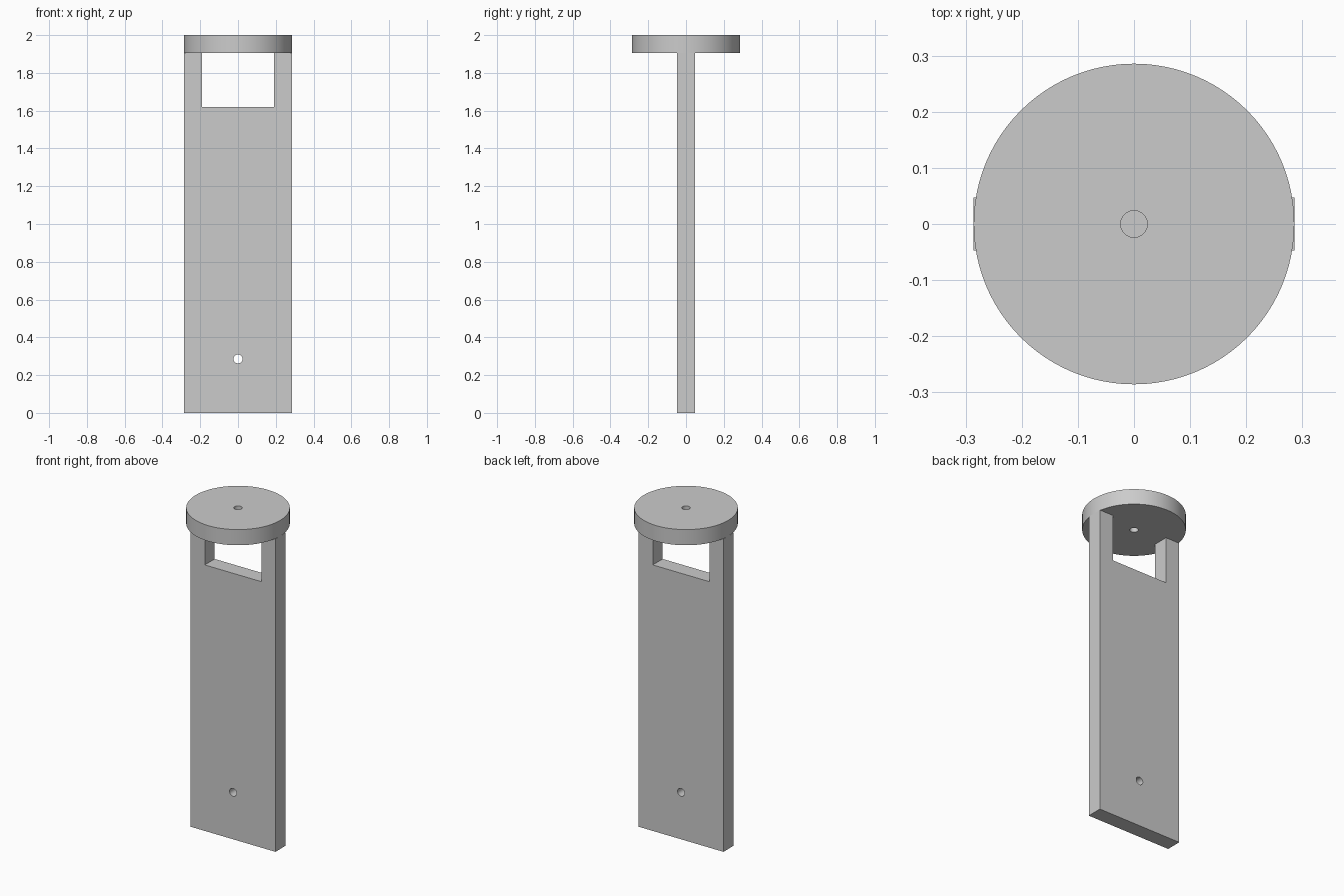
import bpy, bmesh
from math import cos, sin, pi, radians

UNIT = 2 / 21            # sheet thickness; every size is a multiple of it
HALF_WIDTH = 3 * UNIT
LEDGE = 17 * UNIT        # bottom of the window
CAP_BASE = 20 * UNIT
HOLE = UNIT / 4

cube = bpy.data.objects.get("Cube")
if cube:
    bpy.data.objects.remove(cube, do_unlink=True)

grey = bpy.data.materials.new("plain grey")
grey.use_nodes = True
grey.diffuse_color = (0.6, 0.6, 0.6, 1)
grey.node_tree.nodes["Principled BSDF"].inputs["Base Color"].default_value = grey.diffuse_color


def circle(radius, sides, cy=0):
    return [(radius * cos(2 * pi * i / sides), cy + radius * sin(2 * pi * i / sides))
            for i in range(sides)]


def sheet_part(name, outlines, location, rotation=(0, 0, 0)):
    """Cut a part out of a sheet: first outline is the edge, others are holes."""
    curve = bpy.data.curves.new(name, 'CURVE')
    curve.dimensions = '2D'
    curve.fill_mode = 'BOTH'
    curve.extrude = UNIT / 2
    for points in outlines:
        spline = curve.splines.new('POLY')
        spline.points.add(len(points) - 1)
        for p, (x, y) in zip(spline.points, points):
            p.co = (x, y, 0, 1)
        spline.use_cyclic_u = True
    obj = bpy.data.objects.new(name, curve)
    bpy.context.collection.objects.link(obj)
    obj.location = location
    obj.rotation_euler = rotation
    bpy.ops.object.select_all(action='DESELECT')
    obj.select_set(True)
    bpy.context.view_layer.objects.active = obj
    bpy.ops.object.convert(target='MESH')
    obj = bpy.context.object
    bm = bmesh.new()
    bm.from_mesh(obj.data)
    bmesh.ops.remove_doubles(bm, verts=bm.verts, dist=1e-5)
    bmesh.ops.recalc_face_normals(bm, faces=bm.faces)
    bm.to_mesh(obj.data)
    bm.free()
    obj.data.materials.clear()
    obj.data.materials.append(grey)
    bpy.ops.object.shade_smooth_by_angle(angle=radians(30))
    return obj


# Upright plate with two prongs framing the window, and a small pin hole
right_half = [(HALF_WIDTH, 0), (HALF_WIDTH, CAP_BASE),
              (2 * UNIT, CAP_BASE), (2 * UNIT, LEDGE)]
outline = right_half + [(-x, z) for x, z in reversed(right_half)]
sheet_part("upright_plate", [outline, circle(HOLE, 32, 3 * UNIT)],
           (0, 0, 0), (radians(90), 0, 0))

# Round cap with a centre hole
sheet_part("round_cap", [circle(HALF_WIDTH, 96), circle(HOLE, 32)],
           (0, 0, CAP_BASE + UNIT / 2))
